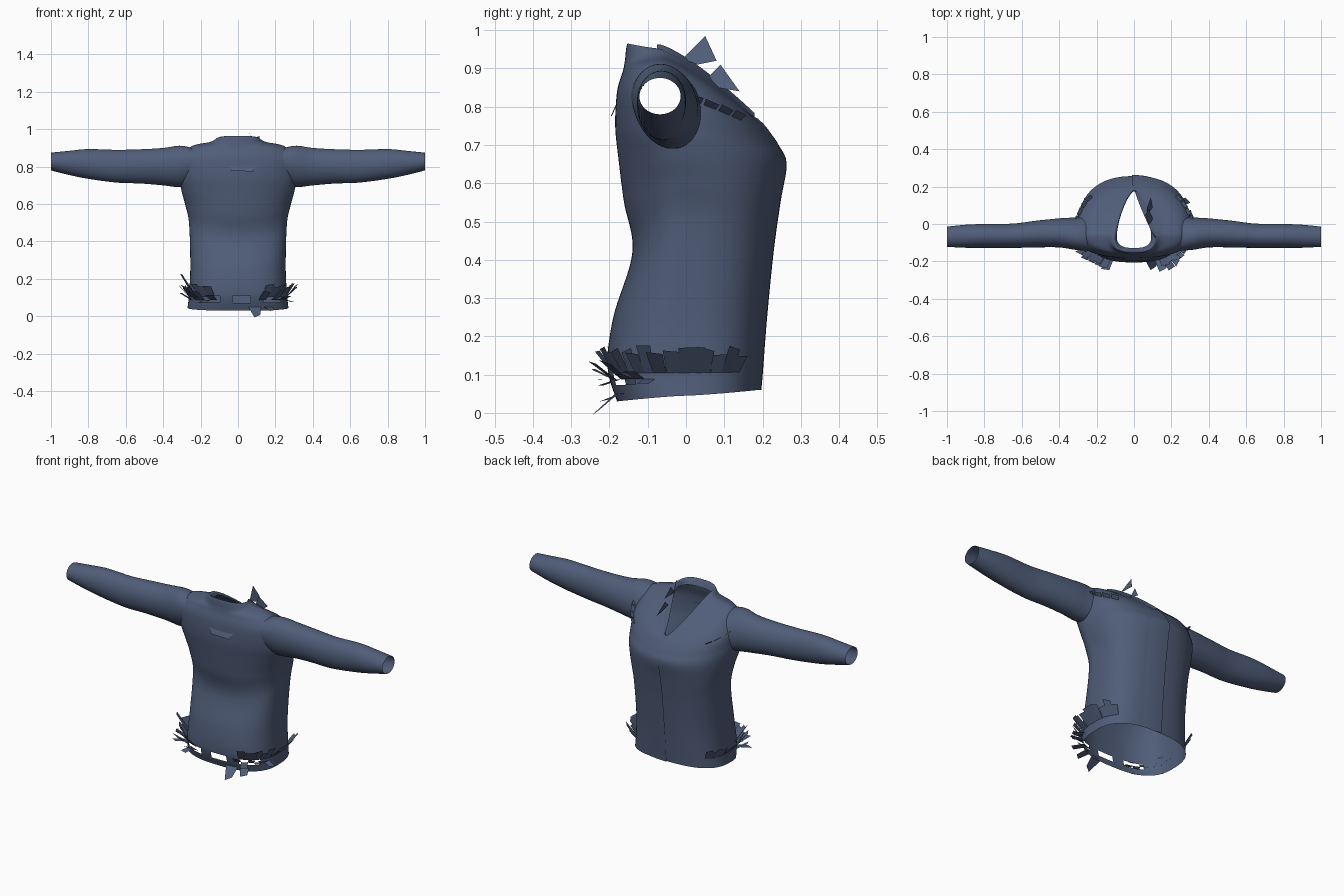
import bpy
import bmesh
import random
from math import sin, cos, pi, radians, copysign
from mathutils import Vector

random.seed(4)
if "Cube" in bpy.data.objects:
    bpy.data.objects.remove(bpy.data.objects["Cube"])

cloth = bpy.data.materials.new("slate_blue_cloth")
cloth.use_nodes = True
cloth.diffuse_color = (0.08, 0.11, 0.19, 1)
cloth.node_tree.nodes["Principled BSDF"].inputs["Base Color"].default_value = cloth.diffuse_color


def finish(bm, name, smooth=True):
    mesh = bpy.data.meshes.new(name)
    bm.to_mesh(mesh)
    bm.free()
    mesh.materials.append(cloth)
    for poly in mesh.polygons:
        poly.use_smooth = smooth
    obj = bpy.data.objects.new(name, mesh)
    bpy.context.collection.objects.link(obj)
    return obj


def sample(rows, v):
    """Smooth curve through the rows at position v."""
    last = len(rows) - 1
    i = min(int(v), last - 1)
    t = v - i
    quad = [rows[max(0, min(last, i + k))] for k in (-1, 0, 1, 2)]
    return [b + 0.5 * t * (c - a + t * (2*a - 5*b + 4*c - d + t * (3*(b - c) + d - a)))
            for a, b, c, d in zip(*quad)]


def grid(bm, point, nu, nv, closed):
    rows = [[bm.verts.new(point(i / nu, j / nv)) for i in range(nu if closed else nu + 1)]
            for j in range(nv + 1)]
    for low, high in zip(rows, rows[1:]):
        for i in range(nu):
            k = (i + 1) % len(low)
            bm.faces.new((low[i], low[k], high[k], high[i]))


# Torso rings: height at back, side, front; y at back, side, front;
# half width; squareness of the buttoned half and of the spine half
TORSO = [
    (.03, .045, .06, -.18, 0, .19, .27, .75, .75),
    (.12, .12, .12, -.205, 0, .195, .262, .75, .75),
    (.25, .27, .25, -.19, 0, .205, .255, .75, .8),
    (.42, .5, .42, -.14, .01, .222, .262, .75, .85),
    (.55, .6, .55, -.162, 0, .24, .283, .78, .95),
    (.66, .67, .65, -.176, -.025, .256, .302, .85, .95),
    (.75, .74, .7, -.185, -.05, .235, .312, .87, .92),
    (.84, .835, .73, -.18, -.06, .215, .305, .9, .85),
    (.893, .908, .75, -.165, -.06, .2, .25, .95, .85),
    (.918, .932, .765, -.16, -.06, .185, .15, 1.1, .8),
    (.965, .952, .77, -.152, -.07, .18, .108, 1.4, .7),
    (.93, .93, .765, -.128, -.06, .175, .092, 1.4, .7),
]
TOP = len(TORSO) - 1


def torso_point(angle, v):
    """Angle 0 is the buttoned side, pi the spine."""
    zb, zs, zf, yb, ys, yf, w, e_front, e_back = sample(TORSO, v)
    facing = cos(angle) > 0
    y, z, e = (yf, zf, e_front) if facing else (yb, zb, e_back)
    k = abs(cos(angle)) ** e
    s = copysign(abs(sin(angle)) ** e, sin(angle))
    return Vector((w * s, ys + (y - ys) * k, zs + (z - zs) * k ** 1.3))


# Sleeve rings: x, bottom, top, back, front
SLEEVE = [
    (.235, .7, .898, -.14, .05),
    (.31, .69, .912, -.137, .035),
    (.4, .7, .9, -.125, .03),
    (.52, .71, .893, -.125, .018),
    (.65, .715, .89, -.128, .002),
    (.8, .735, .894, -.128, 0),
    (.9, .755, .885, -.127, -.004),
    (1, .78, .875, -.122, -.014),
]


def sleeve_point(u, v):
    x, low, high, back, front = sample(SLEEVE, v * (len(SLEEVE) - 1))
    a = 2 * pi * u
    lean = .03 * (1 - v) ** 4
    return Vector((x, (back + front) / 2 + (front - back) / 2 * cos(a) - lean * sin(a),
                   (low + high) / 2 + (high - low) / 2 * sin(a)))


# Torso, opened at the armholes and torn above the hem
bm = bmesh.new()
grid(bm, lambda u, v: torso_point(2 * pi * u, v * TOP), 120, 99, True)
holes = []
for f in bm.faces:
    p = f.calc_center_median()
    armhole = abs(p.x) > .25 and ((p.y + .055) / .073) ** 2 + ((p.z - .805) / .08) ** 2 < 1
    torn = .075 < p.z < .105 and p.y < .02 and sin(38 * p.x + 1) > -.25
    if armhole or torn:
        holes.append(f)
bmesh.ops.delete(bm, geom=holes, context='FACES')
finish(bm, "jacket_body")

# Sleeves
for side, name in ((1, "left_sleeve"), (-1, "right_sleeve")):
    bm = bmesh.new()
    grid(bm, sleeve_point, 40, 40, True)
    bmesh.ops.scale(bm, vec=(side, 1, 1), verts=bm.verts)
    if side < 0:
        bmesh.ops.reverse_faces(bm, faces=bm.faces)
    finish(bm, name)

# Overlapping closing edge
bm = bmesh.new()
grid(bm, lambda u, v: torso_point(-.02 + .3 * u, v * 9.5) + Vector((0, .007 * (1 - u), 0)), 8, 60, False)
finish(bm, "closing_panel")

# Lapel folded over the left edge of the neck opening
bm = bmesh.new()
grid(bm, lambda u, v: torso_point(.1 + 1.5 * v, 9.8) + Vector((-.035 * u * sin(pi * v), 0, .012 * u)),
     4, 20, False)
finish(bm, "left_lapel")


def flap(bm, angle, v, half, rise, lift, fan=1.0):
    """Stiff torn scrap hinged on the torso surface."""
    a, b = torso_point(angle - half, v), torso_point(angle + half, v)
    out = Vector((sin(angle), cos(angle), 0))
    tip = out * lift + Vector((0, 0, rise))
    mid = (a + b) / 2
    top = [mid + (p - mid) * fan + tip * random.uniform(.8, 1.1) for p in (b, a)]
    bm.faces.new([bm.verts.new(p) for p in (a, b, *top)])


# Torn scraps round the hem: upright ones, then spread ones at the back corners
bm = bmesh.new()
for side in (1, -1):
    for deg in range(56, 160, 8):
        flap(bm, side * radians(deg + random.uniform(-2, 2)), .85, radians(4.6),
             random.uniform(.05, .07), random.uniform(.03, .06), 1.25)
    for deg in range(112, 166, 9):
        flap(bm, side * radians(deg), .7, radians(4.8), random.uniform(-.02, .05),
             random.uniform(.05, .075), 1.1)
flap(bm, radians(166), .3, radians(7), -.052, .06, .5)
flap(bm, radians(150), .3, radians(6), -.02, .06, .8)
flap(bm, radians(-112), 1.1, radians(6), .09, .06, .6)
finish(bm, "hem_scraps", False)

# Torn scraps on the shoulders and upper back
bm = bmesh.new()
for side in (1, -1):
    for deg in range(48, 76, 9):
        flap(bm, side * radians(deg), 7, radians(3.5), .015, .02, 1.2)
flap(bm, radians(176), 6.6, radians(11), -.035, .016, .8)
finish(bm, "shoulder_scraps", False)

# Torn collar points
bm = bmesh.new()
for corners in (
    ((.08, -.01, .925), (.1, .03, .91), (.08, .08, .92), (.06, .05, .985)),
    ((.07, .06, .88), (.1, .08, .85), (.09, .14, .84), (.07, .09, .91)),
):
    bm.faces.new([bm.verts.new(p) for p in corners])
finish(bm, "collar_scraps", False)
